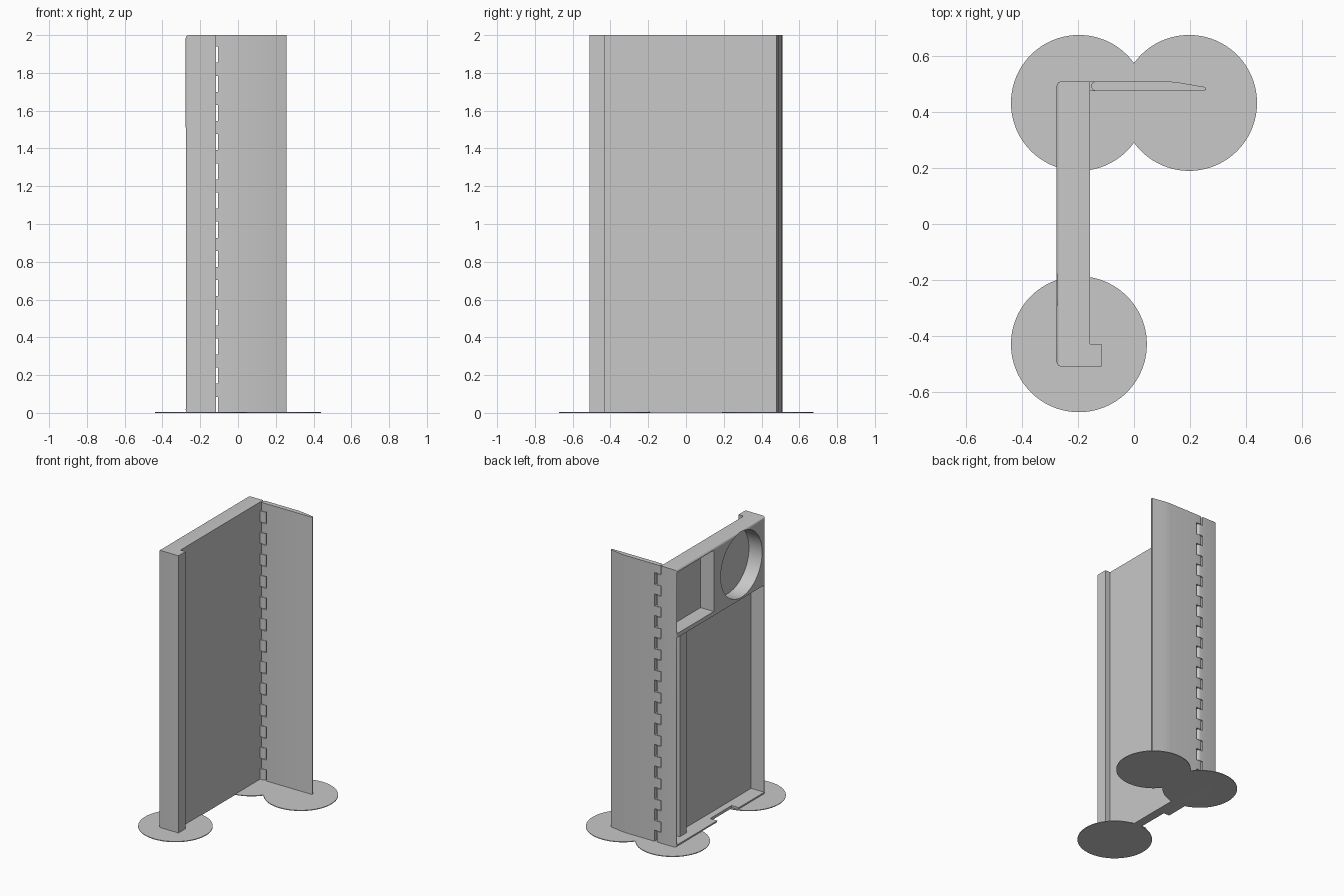
import bpy, bmesh, math
from mathutils import Matrix, Vector

if "Cube" in bpy.data.objects:
    bpy.data.objects.remove(bpy.data.objects["Cube"], do_unlink=True)

grey = bpy.data.materials.new("light_grey")
grey.use_nodes = True
colour = (0.58, 0.58, 0.58, 1)
grey.diffuse_color = colour
grey.node_tree.nodes["Principled BSDF"].inputs["Base Color"].default_value = colour


def finish(name, bm):
    bmesh.ops.recalc_face_normals(bm, faces=bm.faces)
    mesh = bpy.data.meshes.new(name)
    bm.to_mesh(mesh)
    bm.free()
    mesh.materials.append(grey)
    ob = bpy.data.objects.new(name, mesh)
    bpy.context.collection.objects.link(ob)
    return ob


def activate(ob):
    bpy.ops.object.select_all(action='DESELECT')
    ob.select_set(True)
    bpy.context.view_layer.objects.active = ob


def add_box(bm, lo, hi):
    lo, hi = Vector(lo), Vector(hi)
    place = Matrix.Translation((lo + hi) / 2) @ Matrix.Diagonal((*(hi - lo), 1))
    return bmesh.ops.create_cube(bm, size=1, matrix=place)["verts"]


def box(name, lo, hi):
    bm = bmesh.new()
    add_box(bm, lo, hi)
    return finish(name, bm)


def add_prism(bm, points, z0, z1):
    face = bm.faces.new([bm.verts.new((x, y, z0)) for x, y in points])
    out = bmesh.ops.extrude_face_region(bm, geom=[face])["geom"]
    for v in out:
        if isinstance(v, bmesh.types.BMVert):
            v.co.z = z1


def cylinder(name, radius, depth, place):
    bm = bmesh.new()
    bmesh.ops.create_cone(bm, cap_ends=True, segments=96, radius1=radius,
                          radius2=radius, depth=depth, matrix=place)
    return finish(name, bm)


def cut(target, cutter):
    cutter.hide_render = True
    mod = target.modifiers.new("cut", 'BOOLEAN')
    mod.object = cutter
    mod.operation = 'DIFFERENCE'
    mod.solver = 'EXACT'
    activate(target)
    bpy.ops.object.modifier_apply(modifier=mod.name)
    bpy.data.objects.remove(cutter, do_unlink=True)


# Main tray, rounded around its outer face
OUT, IN, FLOOR, HALF, H = -0.277, -0.157, -0.172, 0.51, 2.0
bm = bmesh.new()
add_box(bm, (OUT, -HALF, 0), (IN, HALF, H))
rim = [e for e in bm.edges if all(v.co.x < OUT + 0.01 for v in e.verts)]
bmesh.ops.bevel(bm, geom=rim, offset=0.018, segments=4, profile=0.5, affect='EDGES')
tray = finish("tray", bm)

# Recesses in the outer face: large bay, square pocket, round pocket, rim notch
cut(tray, box("bay_cutter", (-0.4, -0.495, 0.02), (FLOOR, 0.495, 1.51)))
cut(tray, box("pocket_cutter", (-0.4, 0.08, 1.54), (FLOOR, 0.495, 1.98)))
turn = Matrix.Rotation(math.pi / 2, 4, 'Y')
cut(tray, cylinder("round_cutter", 0.235, 0.2,
                   Matrix.Translation((FLOOR - 0.1, -0.235, 1.758)) @ turn))
cut(tray, box("notch_cutter", (-0.4, -0.205, -0.1), (-0.22, 0.04, 0.1)))

# Rib inside the bay and the lip that the door closes against
box("bay_rib", (-0.22, 0.31, 0.02), (FLOOR, 0.385, 1.51))
box("closing_lip", (IN - 0.01, -HALF, 0), (-0.117, -0.43, H))

# Door with a tapering outer end
Y0, Y1 = 0.476, 0.51
BODY = -0.106
door_profile = [(BODY, Y0), (0.25, Y0), (0.257, 0.48), (0.258, 0.485), (0.253, 0.49),
                (0.19, 0.501), (0.155, 0.507), (0.12, Y1), (BODY, Y1)]
bm = bmesh.new()
add_prism(bm, door_profile, 0, H)
door = finish("door", bm)


# Interlocking hinge knuckles with rounded ends
def tongue(root, tip):
    r = (Y1 - Y0) / 2
    side = 1 if tip > root else -1
    arc = [math.pi * (i / 10 - 0.5) for i in range(11)]
    pts = [(tip - side * r + side * r * math.cos(a), Y0 + r + r * math.sin(a)) for a in arc]
    return [(root, Y0)] + pts + [(root, Y1)]


PITCH, TRAY_PART, GAP = 0.1545, 0.085, 0.003
tray_bm, door_bm = bmesh.new(), bmesh.new()
for k in range(13):
    z = k * PITCH
    add_prism(tray_bm, tongue(IN - 0.005, -0.117), z + (GAP if k else 0), z + TRAY_PART - GAP)
    add_prism(door_bm, tongue(BODY + 0.005, -0.153), z + TRAY_PART, min(z + PITCH, H))
tray_knuckles = finish("tray_knuckles", tray_bm)
door_knuckles = finish("door_knuckles", door_bm)

# Thin round feet
feet = []
for name, x, y in (("tray_front_foot", -0.197, -0.43), ("tray_back_foot", -0.197, 0.433),
                   ("door_foot", 0.197, 0.433)):
    feet.append(cylinder(name, 0.243, 0.005, Matrix.Translation((x, y, 0.0025))))

for ob in [tray, door, tray_knuckles, door_knuckles] + feet:
    activate(ob)
    bpy.ops.object.shade_smooth_by_angle(angle=math.radians(30))
